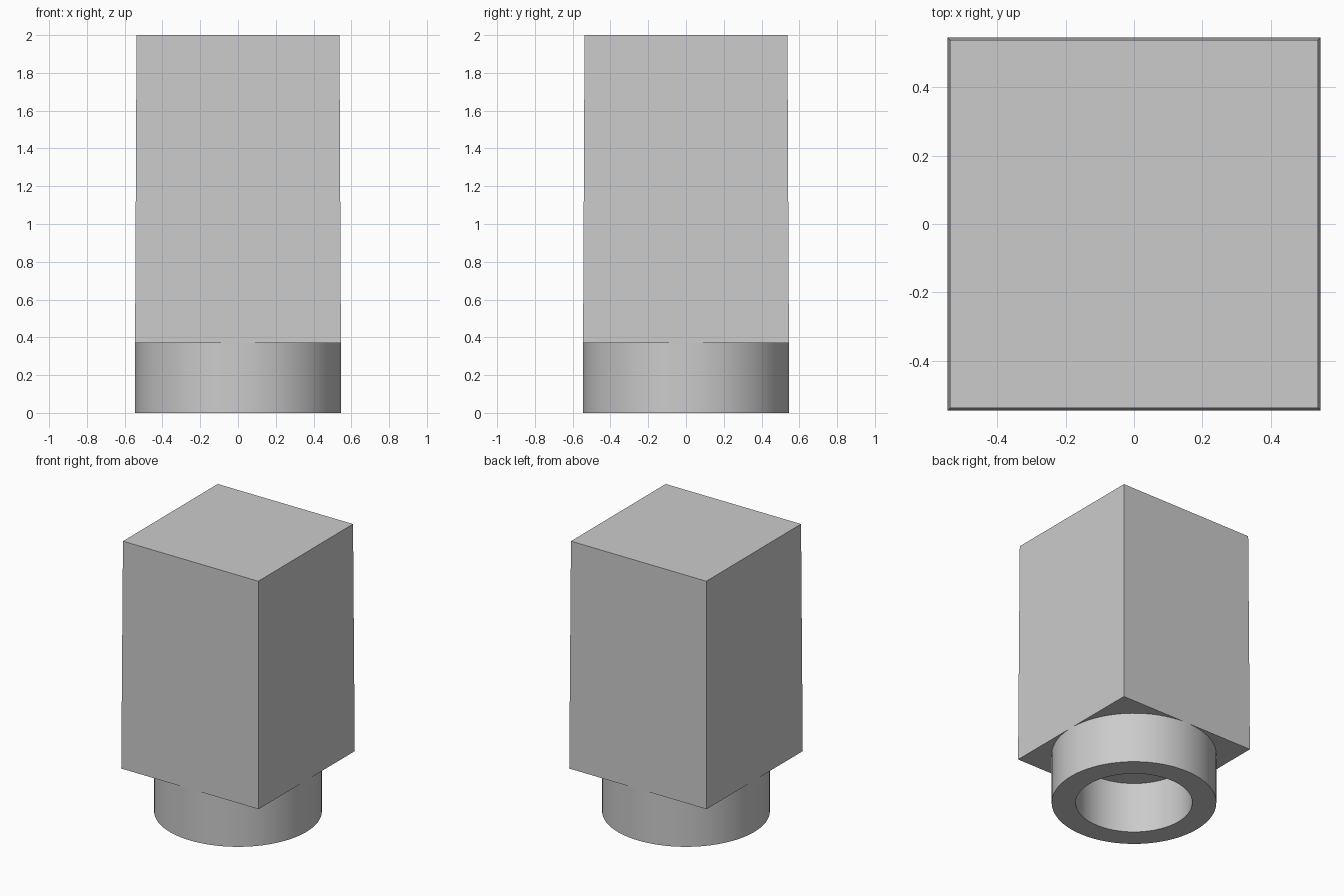
import bpy
import bmesh
from math import radians, sqrt
from mathutils import Matrix, Vector

cube = bpy.data.objects.get("Cube")
if cube:
    bpy.data.objects.remove(cube, do_unlink=True)

HEIGHT = 2.0
COLLAR_HEIGHT = 0.37
OUTER, INNER = 0.545, 0.386
TOP_HALF = 0.537
SEGMENTS = 96

# One plain grey for everything
grey = bpy.data.materials.new("light grey")
grey.use_nodes = True
colour = (0.6, 0.6, 0.6, 1)
grey.diffuse_color = colour
grey.node_tree.nodes["Principled BSDF"].inputs["Base Color"].default_value = colour


def add_object(name, bm):
    bmesh.ops.recalc_face_normals(bm, faces=bm.faces)
    mesh = bpy.data.meshes.new(name)
    bm.to_mesh(mesh)
    bm.free()
    mesh.materials.append(grey)
    obj = bpy.data.objects.new(name, mesh)
    bpy.context.collection.objects.link(obj)
    return obj


# Square body, narrowing very slightly towards the top
bm = bmesh.new()
body_height = HEIGHT - COLLAR_HEIGHT
bmesh.ops.create_cone(
    bm, cap_ends=True, segments=4, depth=body_height,
    radius1=OUTER * sqrt(2), radius2=TOP_HALF * sqrt(2),
    matrix=Matrix.Translation((0, 0, COLLAR_HEIGHT + body_height / 2))
    @ Matrix.Rotation(radians(45), 4, "Z"))
add_object("body", bm)

# Round hollow collar under the body, spun from its wall profile
bm = bmesh.new()
profile = [(OUTER, COLLAR_HEIGHT), (OUTER, 0), (INNER, 0), (INNER, COLLAR_HEIGHT)]
verts = [bm.verts.new((r, 0, z)) for r, z in profile]
edges = [bm.edges.new(pair) for pair in zip(verts, verts[1:] + verts[:1])]
bmesh.ops.spin(bm, geom=verts + edges, cent=Vector(), axis=(0, 0, 1),
               angle=radians(360), steps=SEGMENTS)
bmesh.ops.remove_doubles(bm, verts=bm.verts, dist=0.0001)
collar = add_object("collar", bm)

bpy.ops.object.select_all(action="DESELECT")
collar.select_set(True)
bpy.context.view_layer.objects.active = collar
bpy.ops.object.shade_smooth_by_angle(angle=radians(30))
